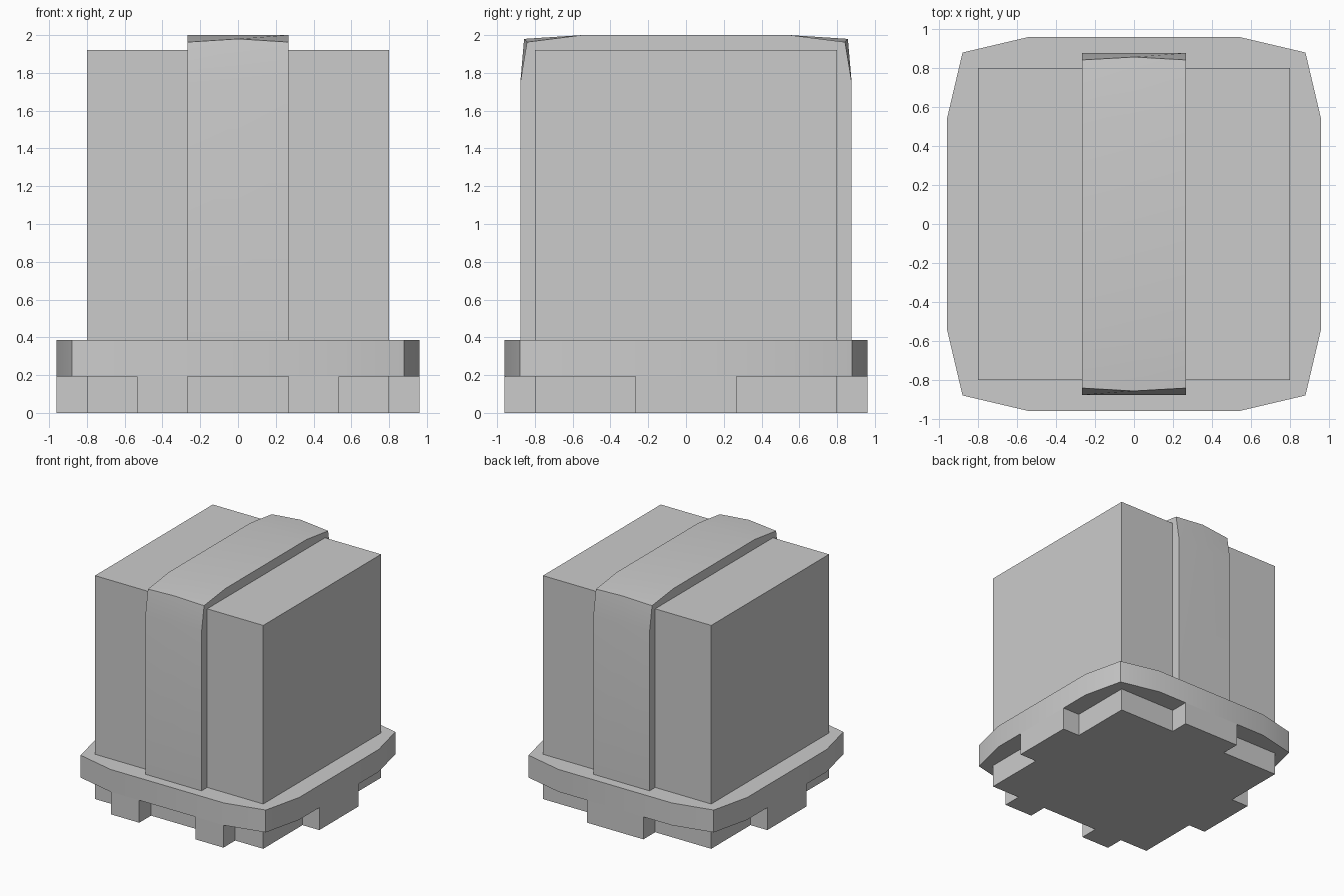
import bpy, bmesh, math

if "Cube" in bpy.data.objects:
    bpy.data.objects.remove(bpy.data.objects["Cube"])


def finish(name, bm, smooth=False):
    bmesh.ops.recalc_face_normals(bm, faces=bm.faces)
    mesh = bpy.data.meshes.new(name)
    bm.to_mesh(mesh)
    bm.free()
    ob = bpy.data.objects.new(name, mesh)
    bpy.context.collection.objects.link(ob)
    if smooth:
        bpy.ops.object.select_all(action='DESELECT')
        ob.select_set(True)
        bpy.context.view_layer.objects.active = ob
        bpy.ops.object.shade_smooth_by_angle(angle=math.radians(30))
    return ob


def prism(name, outline, z0, z1, smooth=False):
    bm = bmesh.new()
    low = [bm.verts.new((x, y, z0)) for x, y in outline]
    high = [bm.verts.new((x, y, z1)) for x, y in outline]
    bm.faces.new(low)
    bm.faces.new(high)
    n = len(outline)
    for i in range(n):
        j = (i + 1) % n
        bm.faces.new((low[i], low[j], high[j], high[i]))
    return finish(name, bm, smooth)


def turn(p, k):
    # Quarter turns about z
    x, y = p
    for _ in range(k):
        x, y = -y, x
    return x, y


B, R, T = 0.8, 0.96, 0.267      # body half, rim half, tab half-width
BASE_Z, RIM_Z, BODY_Z = 0.193, 0.385, 1.92

# Base with tabs: two at the front, one on each other side
one_tab = [(-B, -B), (-T, -B), (-T, -R), (T, -R), (T, -B)]
two_tabs = [(-B, -B), (-2 * T, -B), (-2 * T, -R), (-T, -R), (-T, -B),
            (T, -B), (T, -R), (2 * T, -R), (2 * T, -B)]
outline = [turn(p, k) for k in range(4) for p in (two_tabs if k == 0 else one_tab)]
prism("tabbed_base", outline, 0, BASE_Z)

# Bowed rim
side = [(-0.88, -0.88), (-0.54, -R), (0.54, -R)]
prism("rim", [turn(p, k) for k in range(4) for p in side], BASE_Z, RIM_Z, True)

# Body
prism("body", [turn((-B, -B), k) for k in range(4)], RIM_Z, BODY_Z)

# Strap over the body, with crowned corners on its centre line
def strap_profile(corner):
    half = [(0.877, RIM_Z), (0.877, 1.75), corner, (0.55, 2.0)]
    return [(-y, z) for y, z in half] + half[::-1]


bm = bmesh.new()
edge, centre = strap_profile((0.842, 1.963)), strap_profile((0.857, 1.98))
cols = [[bm.verts.new((x, y, z)) for y, z in prof]
        for x, prof in ((-T, edge), (0, centre), (T, edge))]
for a, b in zip(cols, cols[1:]):
    for i in range(len(a)):
        j = (i + 1) % len(a)
        bm.faces.new((a[i], a[j], b[j], b[i]))
bm.faces.new(cols[0])
bm.faces.new(cols[2])
strap = finish("strap", bm, False)
bpy.context.view_layer.objects.active = strap
strap.select_set(True)
bpy.ops.object.shade_smooth_by_angle(angle=math.radians(30))
